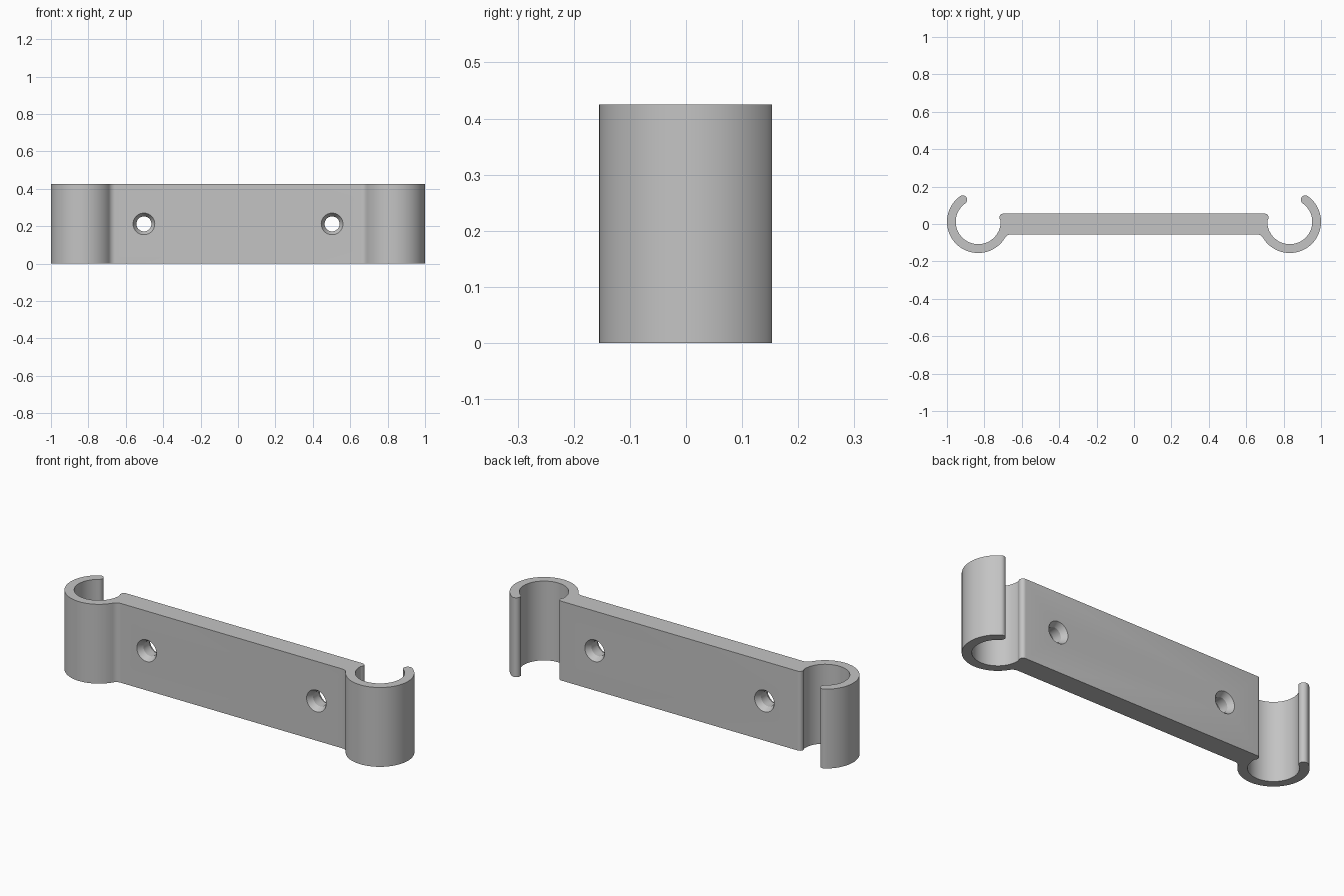
import bpy, bmesh, math

if "Cube" in bpy.data.objects:
    bpy.data.objects.remove(bpy.data.objects["Cube"])

HEIGHT = 0.425
RING = (-0.833, 0.012)            # centre of the left clip ring
R_OUT, R_IN = 0.167, 0.12
R_MID, R_TIP = (R_OUT + R_IN) / 2, (R_OUT - R_IN) / 2
BAR = 0.055                       # half thickness of the bar
FILLET = 0.04                     # blend between ring and bar
TIP = 125                         # angle where the clip opening starts


def arc(centre, r, a0, a1, n):
    """Points along an arc, angles in degrees."""
    angles = [math.radians(a0 + (a1 - a0) * i / n) for i in range(n + 1)]
    return [(centre[0] + r * math.cos(a), centre[1] + r * math.sin(a)) for a in angles]


def to_object(bm, name):
    bmesh.ops.recalc_face_normals(bm, faces=bm.faces)
    mesh = bpy.data.meshes.new(name)
    bm.to_mesh(mesh)
    bm.free()
    obj = bpy.data.objects.new(name, mesh)
    bpy.context.collection.objects.link(obj)
    return obj


# Left half outline: from the bar's back face, round the clip, to its front face
fy = -BAR - FILLET
fdy = fy - RING[1]
fdx = math.sqrt((R_OUT + FILLET) ** 2 - fdy ** 2)
touch = math.degrees(math.atan2(fdy, fdx))
tip = math.radians(TIP)
tip_centre = (RING[0] + R_MID * math.cos(tip), RING[1] + R_MID * math.sin(tip))

half = arc((-0.70, 0.035), 0.02, 90, 220, 10)                  # rounded inner lip
half += arc(RING, R_IN, 2, TIP - 360, 56)                      # inside of the clip
half += arc(tip_centre, R_TIP, TIP - 180, TIP, 12)[1:-1]       # rounded clip tip
half += arc(RING, R_OUT, TIP, 360 + touch, 56)                 # outside of the clip
half += arc((RING[0] + fdx, fy), FILLET, 180 + touch, 90, 8)[1:]

# Extrude the mirrored outline into the holder
outline = half + [(-x, y) for x, y in reversed(half)]
bm = bmesh.new()
base = bm.faces.new([bm.verts.new((x, y, 0)) for x, y in outline])
side = bmesh.ops.extrude_face_region(bm, geom=[base])
bmesh.ops.translate(bm, vec=(0, 0, HEIGHT),
                    verts=[v for v in side["geom"] if isinstance(v, bmesh.types.BMVert)])
holder = to_object(bm, "double_clip_holder")

# Screw holes, countersunk on both faces
SECTIONS = [(-0.075, 0.078), (-0.025, 0.04), (0.025, 0.04), (0.075, 0.078)]
SECTIONS = [(-0.065, 0.064), (-0.025, 0.04), (0.025, 0.04), (0.065, 0.064)]
for sx in (-1, 1):
    bm = bmesh.new()
    rings = []
    for y, r in SECTIONS:
        pts = arc((sx * 0.503, HEIGHT / 2), r, 0, 360, 40)[:-1]
        rings.append([bm.verts.new((x, y, z)) for x, z in pts])
    for a, b in zip(rings, rings[1:]):
        for i in range(40):
            j = (i + 1) % 40
            bm.faces.new((a[i], a[j], b[j], b[i]))
    bm.faces.new(rings[0])
    bm.faces.new(rings[-1])
    cutter = to_object(bm, "screw_hole_cutter")
    mod = holder.modifiers.new("screw_hole", "BOOLEAN")
    mod.operation, mod.solver, mod.object = "DIFFERENCE", "EXACT", cutter
    bpy.context.view_layer.objects.active = holder
    bpy.ops.object.modifier_apply(modifier=mod.name)
    bpy.data.objects.remove(cutter)

# Single grey plastic, smooth on the curves
grey = bpy.data.materials.new("light_grey")
grey.diffuse_color = (0.55, 0.55, 0.55, 1)
grey.use_nodes = True
grey.node_tree.nodes["Principled BSDF"].inputs["Base Color"].default_value = grey.diffuse_color
holder.data.materials.clear()
holder.data.materials.append(grey)
bpy.ops.object.select_all(action="DESELECT")
holder.select_set(True)
bpy.context.view_layer.objects.active = holder
bpy.ops.object.shade_smooth_by_angle(angle=math.radians(30))
